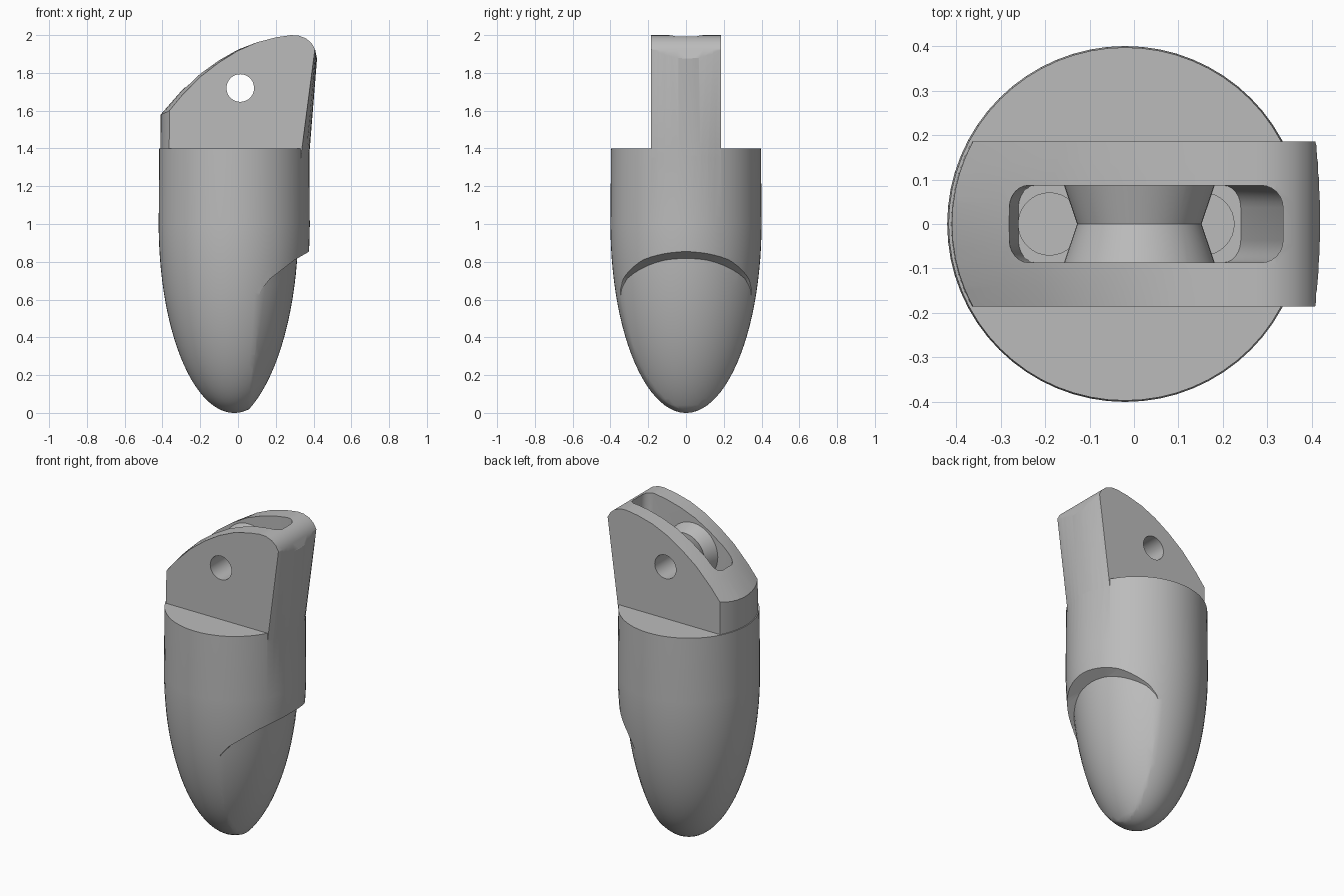
import bpy, bmesh
from math import sin, cos, pi, sqrt, radians
from mathutils import Matrix, Vector

cube = bpy.data.objects.get("Cube")
if cube:
    bpy.data.objects.remove(cube, do_unlink=True)

grey = bpy.data.materials.new("plain grey")
grey.use_nodes = True
grey.diffuse_color = (0.5, 0.5, 0.5, 1)
grey.node_tree.nodes["Principled BSDF"].inputs["Base Color"].default_value = (0.5, 0.5, 0.5, 1)

AXIS_X = -0.02   # centre line of the round body
PIN = Vector((0.012, 0, 1.72))


def loft(name, rings):
    """Closed solid through a list of rings with equal point counts."""
    bm = bmesh.new()
    loops = [[bm.verts.new(p) for p in ring] for ring in rings]
    for a, b in zip(loops, loops[1:]):
        for i in range(len(a)):
            j = (i + 1) % len(a)
            bm.faces.new((a[i], a[j], b[j], b[i]))
    bm.faces.new(loops[0][::-1])
    bm.faces.new(loops[-1])
    bmesh.ops.recalc_face_normals(bm, faces=bm.faces)
    mesh = bpy.data.meshes.new(name)
    bm.to_mesh(mesh)
    bm.free()
    obj = bpy.data.objects.new(name, mesh)
    bpy.context.collection.objects.link(obj)
    mesh.materials.append(grey)
    return obj


def circle(r, z, cx=0.0, n=64):
    return [Vector((cx + r * cos(2 * pi * i / n), r * sin(2 * pi * i / n), z)) for i in range(n)]


def dome(a, h, cx, top_rings):
    """Half ellipsoid below z = 1, continued by extra rings."""
    steps = 24
    rings = []
    for i in range(steps):
        t = pi / 2 * (i + 0.3) / steps
        rings.append(circle(a * sin(t), 1 - h * cos(t), cx))
    return rings + [circle(r, z, cx) for r, z in top_rings]


def extrude_y(name, points, half):
    return loft(name, [[Vector((x, y, z)) for x, z in points] for y in (-half, half)])


def combine(target, other, operation):
    mod = target.modifiers.new(operation, "BOOLEAN")
    mod.operation = operation
    mod.solver = "EXACT"
    mod.object = other
    bpy.context.view_layer.objects.active = target
    bpy.ops.object.modifier_apply(modifier=mod.name)
    bpy.data.objects.remove(other, do_unlink=True)


# Round body with a domed tip
body = loft("fingertip_body", dome(0.4, 1.0, AXIS_X, [(0.4, 1.0), (0.397, 1.4)]))

# Finger pad: a wider dome exposed behind a slanted ledge
pad_cutter = extrude_y("pad_cutter", [
    (0.6, 1.03), (0.37, 0.85), (0.30, 0.81), (0.235, 0.76), (0.17, 0.71), (0.125, 0.655),
    (0.1, 0.6), (0.085, 0.5), (0.075, 0.4), (0.05, 0.28), (0.03, 0.12), (0.02, -0.2), (0.6, -0.2)], 0.6)
combine(pad_cutter, loft("pad_dome", dome(0.45, 1.08, -0.13, [(0.45, 1.0), (0.45, 1.2)])), "DIFFERENCE")
combine(body, pad_cutter, "DIFFERENCE")

# Hinge tongue: leaning column trimmed by an arched plate
low = circle(0.392, 1.3, AXIS_X)
high = []
for p in circle(0.385, 2.05, AXIS_X):
    x = 0.4325 - 0.22 * p.y ** 2 if p.x > AXIS_X + 0.01 else p.x
    high.append(Vector((x, p.y, p.z)))
tongue = loft("hinge_tongue", [low, high])

arch = [(-0.5, 1.25), (-0.5, 1.46), (-0.405, 1.585), (-0.3, 1.705), (-0.2, 1.8), (-0.1, 1.87),
        (0.0, 1.925), (0.1, 1.962), (0.2, 1.988), (0.28, 2.0), (0.32, 1.998), (0.36, 1.983),
        (0.39, 1.957), (0.408, 1.925), (0.417, 1.88), (0.5, 1.7), (0.5, 1.25)]
sections = []
for i in range(9):
    t = -1 + i / 4
    sections.append([Vector((x, 0.185 * t, z - (0.07 * t * t * max(0, 0.1 - x) if z > 1.3 else 0)))
                     for x, z in arch])
combine(tongue, loft("arched_plate", sections), "INTERSECT")
combine(body, tongue, "UNION")

# Rounded slot, narrower at its floor
outline = []
for cx, cy, start in ((0.285, 0.037, 0), (-0.24, 0.037, 90), (-0.24, -0.037, 180), (0.285, -0.037, 270)):
    for k in range(7):
        a = radians(start + 15 * k)
        outline.append((cx + 0.05 * cos(a), cy + 0.05 * sin(a)))
floor = [Vector((-0.26 + (x + 0.29) * 0.8, y, 1.45)) for x, y in outline]
roof = [Vector((x, y, z)) for z in (1.85, 2.2) for x, y in outline]
n = len(outline)
combine(body, loft("slot_cutter", [floor, roof[:n], roof[n:]]), "DIFFERENCE")

# Two cord channels below the slot
for x in (-0.19, 0.155):
    combine(body, loft("cord_channel", [circle(0.07, z, x, 32) for z in (1.0, 1.5)]), "DIFFERENCE")

# Waisted hub across the slot and the pin hole through it
to_y = Matrix.Translation(PIN) @ Matrix.Rotation(pi / 2, 4, "X")


def turned(name, profile):
    return loft(name, [[to_y @ p for p in circle(r, z, 0, 48)] for r, z in profile])


combine(body, turned("hub", [(0.172, -0.095), (0.14, 0), (0.172, 0.095)]), "UNION")
combine(body, turned("pin_hole", [(0.073, -0.5), (0.073, 0.5)]), "DIFFERENCE")

# Smooth the curved surfaces, keep edges crisp
for o in bpy.context.selected_objects:
    o.select_set(False)
body.select_set(True)
bpy.context.view_layer.objects.active = body
bpy.ops.object.shade_smooth_by_angle(angle=radians(25))

# Rest the tip on the ground
lowest = min(v.co.z for v in body.data.vertices)
body.data.transform(Matrix.Translation((0, 0, -lowest)))
